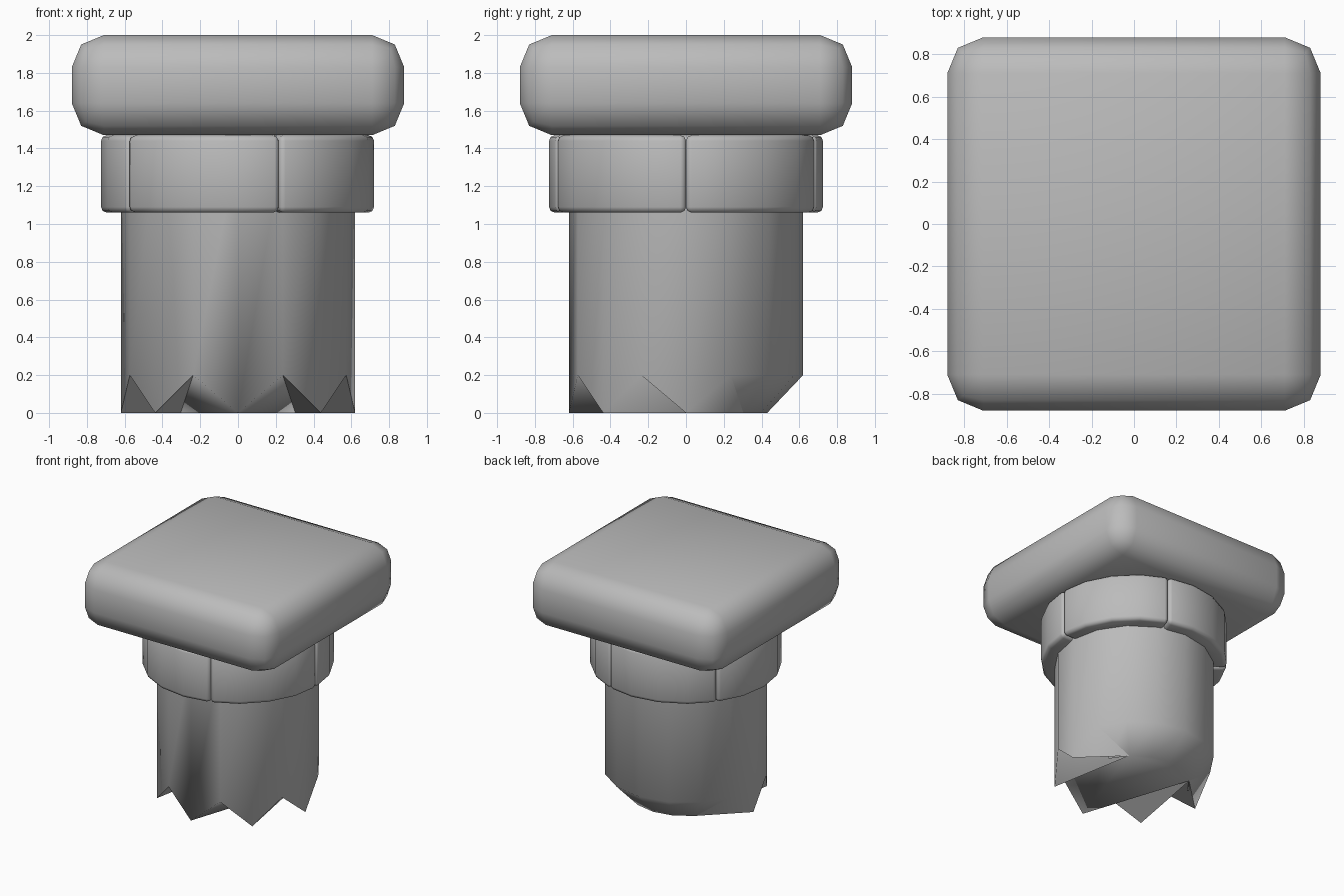
import bpy, bmesh, math
from mathutils import Vector

cube = bpy.data.objects.get("Cube")
if cube:
    bpy.data.objects.remove(cube)

stone = bpy.data.materials.new("grey_stone")
stone.use_nodes = True
grey = (0.5, 0.5, 0.5, 1)
stone.diffuse_color = grey
stone.node_tree.nodes["Principled BSDF"].inputs["Base Color"].default_value = grey


def finish(bm, name, bevel=0, segments=2, angle=60):
    """Turn a bmesh into a smooth stone object with an optional bevel."""
    bmesh.ops.recalc_face_normals(bm, faces=bm.faces)
    mesh = bpy.data.meshes.new(name)
    bm.to_mesh(mesh)
    bm.free()
    mesh.materials.append(stone)
    obj = bpy.data.objects.new(name, mesh)
    bpy.context.collection.objects.link(obj)
    if bevel:
        mod = obj.modifiers.new("rounded_edges", "BEVEL")
        mod.width, mod.segments = bevel, segments
        mod.limit_method = "ANGLE"
        mod.angle_limit = math.radians(40)
    bpy.ops.object.select_all(action="DESELECT")
    obj.select_set(True)
    bpy.context.view_layer.objects.active = obj
    if angle >= 180:
        bpy.ops.object.shade_smooth()
    else:
        bpy.ops.object.shade_smooth_by_angle(angle=math.radians(angle))
    if bevel:
        for poly in mesh.polygons:
            poly.use_smooth = True
        sharp = mesh.attributes.get("sharp_edge")
        if sharp:
            mesh.attributes.remove(sharp)
    return obj


def polar(degrees, radius, z):
    """Point on a circle, measured from the front towards +x."""
    a = math.radians(degrees)
    return Vector((radius * math.sin(a), -radius * math.cos(a), z))


# Square slab on top
bm = bmesh.new()
bmesh.ops.create_cube(bm, size=1)
bmesh.ops.scale(bm, vec=(1.76, 1.76, 0.53), verts=bm.verts)
bmesh.ops.translate(bm, vec=(0, 0, 1.735), verts=bm.verts)
finish(bm, "top_slab", 0.17)

# Collar of five curved blocks
BLOCKS, STEPS = 5, 4
for i in range(BLOCKS):
    bm = bmesh.new()
    start = 18 + i * 360 / BLOCKS
    angles = [start + 72 * k / STEPS for k in range(STEPS + 1)]
    outline = [polar(a, 0.725, 1.06) for a in angles]
    outline += [polar(a, 0.5, 1.06) for a in reversed(angles)]
    base = bm.faces.new([bm.verts.new(p) for p in outline])
    top = bmesh.ops.extrude_face_region(bm, geom=[base])["geom"]
    bmesh.ops.translate(bm, vec=(0, 0, 0.41),
                        verts=[v for v in top if isinstance(v, bmesh.types.BMVert)])
    finish(bm, f"collar_block_{i + 1}", 0.03)

# Round shaft: broken teeth at the front, chamfered foot at the back
SIDES, RADIUS, FOOT, CHIP = 16, 0.62, 0.43, 0.2
bm = bmesh.new()
upper, lower, foot = [], [], {}
for i in range(SIDES):
    a = i * 360 / SIDES
    at_back = 100 < a < 260
    tip = i % 2 == 0 and not at_back
    upper.append(bm.verts.new(polar(a, RADIUS, 1.4)))
    lower.append(bm.verts.new(polar(a, RADIUS, 0 if tip else CHIP)))
    if at_back:
        foot[i] = bm.verts.new(polar(a, FOOT, 0))
for i in range(SIDES):
    j = (i + 1) % SIDES
    bm.faces.new((lower[i], lower[j], upper[j], upper[i]))
    if i in foot and j in foot:
        bm.faces.new((foot[i], foot[j], lower[j], lower[i]))
bm.faces.new(upper)

# Ragged underside spanning the teeth and the foot
first, last = min(foot), max(foot)
rim = lower[:first + 1] + [foot[i] for i in sorted(foot)] + lower[last:]
under = bm.faces.new(rim)
bmesh.ops.triangulate(bm, faces=[under])
finish(bm, "broken_shaft", angle=75)
